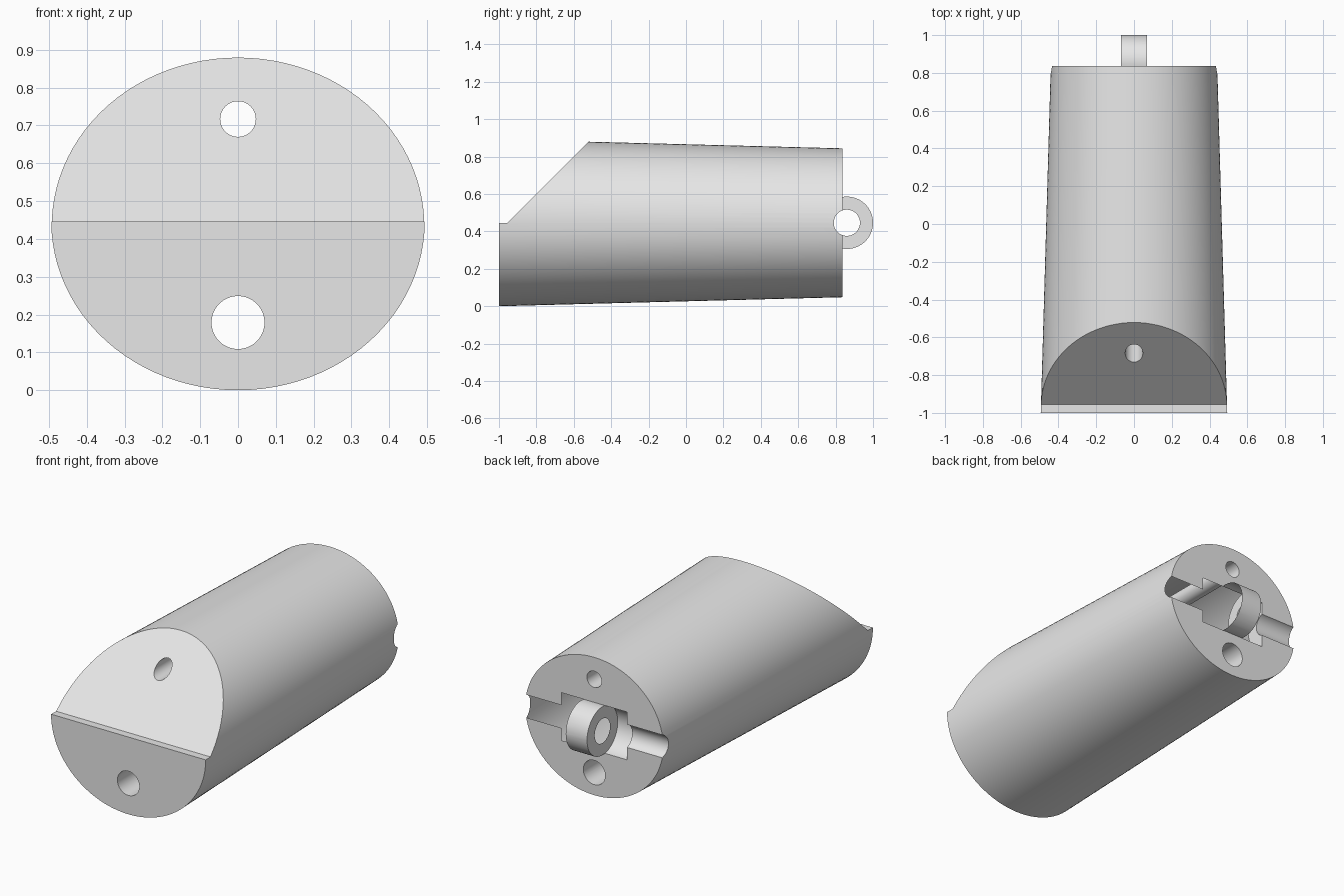
import bpy
import bmesh
import math
from mathutils import Matrix

cube = bpy.data.objects.get("Cube")
if cube:
    bpy.data.objects.remove(cube, do_unlink=True)

AXIS_Z = 0.446          # height of the body axis
BACK_Y = 0.837          # back face of the body
PIN_Y = 0.86            # centre of the eyelet
EYE_R, EYE_HALF = 0.14, 0.068
POCKET_HALF = 0.21

grey = bpy.data.materials.new("plain grey")
grey.use_nodes = True
grey.diffuse_color = (0.8, 0.8, 0.8, 1)
grey.node_tree.nodes["Principled BSDF"].inputs["Base Color"].default_value = (0.8, 0.8, 0.8, 1)


def finish(bm, name):
    bmesh.ops.recalc_face_normals(bm, faces=bm.faces)
    mesh = bpy.data.meshes.new(name)
    bm.to_mesh(mesh)
    bm.free()
    mesh.materials.append(grey)
    obj = bpy.data.objects.new(name, mesh)
    bpy.context.collection.objects.link(obj)
    return obj


def rod(name, axis, centre, length, r1, r2=None, segments=64, stretch=1):
    """Cylinder or cone along x or y; r1 is the radius at the -axis end."""
    bm = bmesh.new()
    bmesh.ops.create_cone(bm, cap_ends=True, segments=segments, radius1=r1,
                          radius2=r1 if r2 is None else r2, depth=length)
    turn = (Matrix.Rotation(math.pi / 2, 4, "Y") if axis == "x"
            else Matrix.Rotation(-math.pi / 2, 4, "X"))
    scale = Matrix.Diagonal((stretch, 1, 1, 1))
    bm.transform(Matrix.Translation(centre) @ scale @ turn)
    return finish(bm, name)


def prism(name, profile, half_width):
    """Extrude a (y, z) profile across x."""
    bm = bmesh.new()
    face = bm.faces.new([bm.verts.new((-half_width, y, z)) for y, z in profile])
    new = bmesh.ops.extrude_face_region(bm, geom=[face])["geom"]
    verts = [v for v in new if isinstance(v, bmesh.types.BMVert)]
    bmesh.ops.translate(bm, verts=verts, vec=(2 * half_width, 0, 0))
    return finish(bm, name)


def combine(target, tool, operation):
    mod = target.modifiers.new(tool.name, "BOOLEAN")
    mod.operation = operation
    mod.solver = "EXACT"
    mod.object = tool
    bpy.context.view_layer.objects.active = target
    bpy.ops.object.modifier_apply(modifier=mod.name)
    bpy.data.objects.remove(tool, do_unlink=True)


# Tapered oval body
body = rod("body", "y", (0, (BACK_Y - 1) / 2, AXIS_Z), BACK_Y + 1,
           0.446, 0.398, segments=96, stretch=1.107)

# Eyelet lug at the back
combine(body, rod("eyelet", "x", (0, PIN_Y, AXIS_Z), 2 * EYE_HALF, EYE_R), "UNION")

# Sloped mouth with a narrow flat lip
slope = [(-1.2, AXIS_Z), (-0.955, AXIS_Z), (-0.355, AXIS_Z + 0.6), (-1.2, AXIS_Z + 0.6)]
combine(body, prism("mouth_cutter", slope, 0.8), "DIFFERENCE")

# Round pockets on both sides of the eyelet
for side in (-1, 1):
    centre = (side * (EYE_HALF + POCKET_HALF) / 2, PIN_Y, AXIS_Z)
    combine(body, rod("pocket_cutter", "x", centre, POCKET_HALF - EYE_HALF, EYE_R),
            "DIFFERENCE")

# Cross pin groove, which also opens the eyelet
combine(body, rod("pin_cutter", "x", (0, PIN_Y, AXIS_Z), 1.4, 0.07), "DIFFERENCE")

# Two lengthwise bores
for z, radius in ((0.717, 0.047), (0.179, 0.07)):
    combine(body, rod("bore_cutter", "y", (0, 0, z), 2.6, radius), "DIFFERENCE")

# Smooth curved walls, crisp edges
bpy.ops.object.select_all(action="DESELECT")
body.select_set(True)
bpy.context.view_layer.objects.active = body
bpy.ops.object.shade_smooth_by_angle(angle=math.radians(25))
